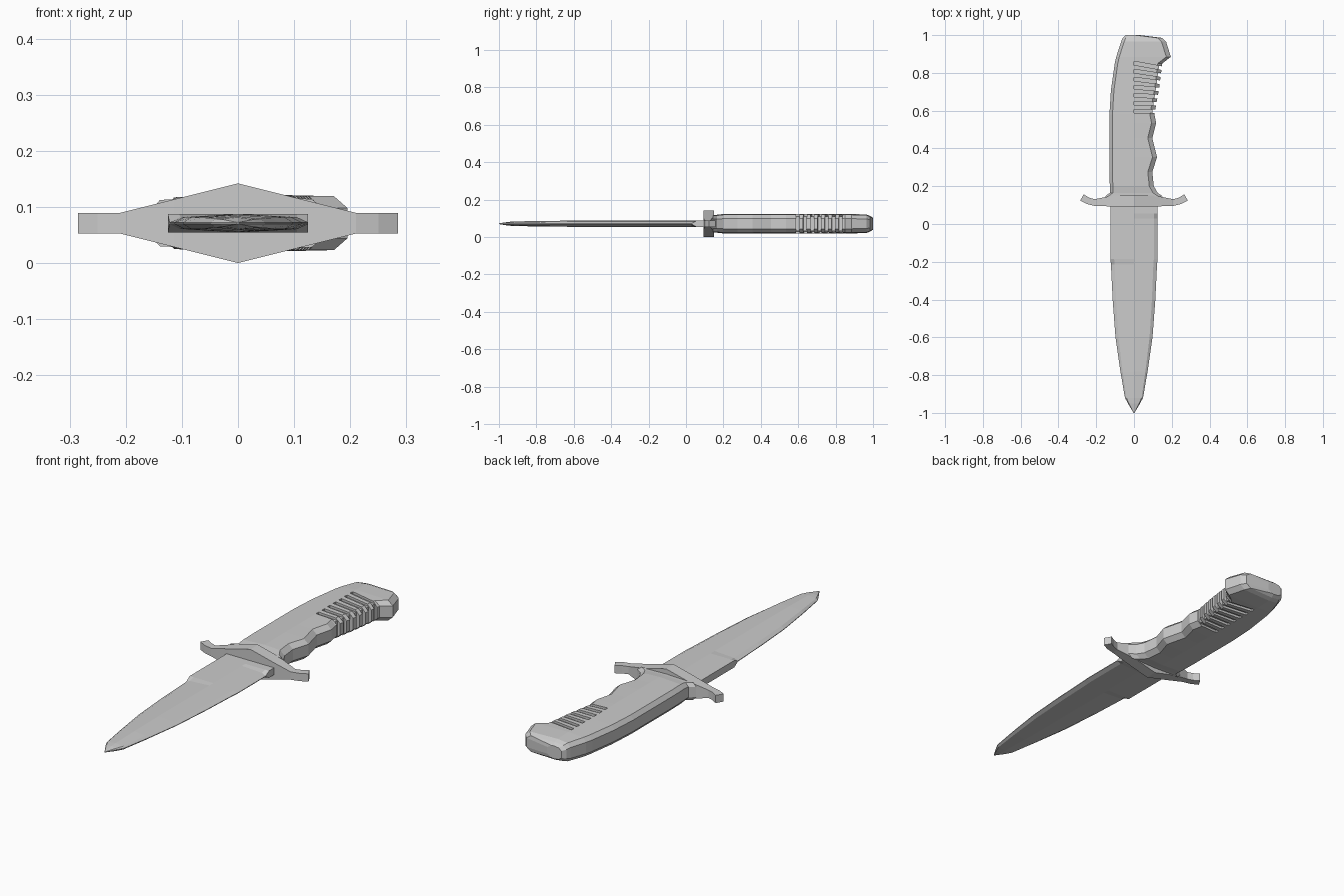
import bpy, bmesh
from mathutils import Matrix, Vector

if "Cube" in bpy.data.objects:
    bpy.data.objects.remove(bpy.data.objects["Cube"], do_unlink=True)

MID = 0.071  # height of the flat mid plane

grey = bpy.data.materials.new("plain_grey")
grey.use_nodes = True
grey.diffuse_color = (0.6, 0.6, 0.6, 1)
grey.node_tree.nodes["Principled BSDF"].inputs["Base Color"].default_value = (0.6, 0.6, 0.6, 1)


def loft(name, sections):
    """Skin closed cross-sections of equal point count and cap both ends."""
    bm = bmesh.new()
    rings = [[bm.verts.new(p) for p in s] for s in sections]
    n = len(rings[0])
    for a, b in zip(rings, rings[1:]):
        for i in range(n):
            j = (i + 1) % n
            bm.faces.new((a[i], a[j], b[j], b[i]))
    bm.faces.new(rings[0])
    bm.faces.new(rings[-1])
    bmesh.ops.recalc_face_normals(bm, faces=bm.faces)
    mesh = bpy.data.meshes.new(name)
    bm.to_mesh(mesh)
    bm.free()
    mesh.materials.append(grey)
    obj = bpy.data.objects.new(name, mesh)
    obj.location.z = MID
    bpy.context.collection.objects.link(obj)
    return obj


def mirrored(y, upper):
    """Section from its upper half (x, half height), left to right."""
    lower = [(x, -h) for x, h in reversed(upper)]
    return [Vector((x, y, h)) for x, h in upper + lower]


# Blade: y, half width, ridge height, left edge height, right edge height
T, E = 0.0165, 0.0015
blade_rows = [
    (0.11, 0.125, T, T, T), (0.055, 0.125, T, T, T), (0.03, 0.125, T, T, E),
    (-0.185, 0.125, T, T, E), (-0.215, 0.122, T, E, E), (-0.40, 0.113, T, E, E),
    (-0.60, 0.098, T, E, E), (-0.78, 0.072, 0.015, E, E), (-0.92, 0.048, 0.012, E, E),
    (-0.95, 0.032, 0.010, E, E), (-1.0, 0.002, 0.002, E, E)]
blade = []
for y, w, ridge, left, right in blade_rows:
    shoulder = ridge * 0.65
    blade.append(mirrored(y, [(-w, left), (-w * 0.84, max(left, shoulder)), (0, ridge),
                              (w * 0.84, max(right, shoulder)), (w, right)]))
loft("blade", blade)

# Handle: y, left edge, right edge, thickness factor
handle_rows = [
    (0.145, -0.155, 0.155, 0.90), (0.165, -0.128, 0.125, 0.92), (0.20, -0.128, 0.105, 1),
    (0.275, -0.13, 0.097, 1), (0.355, -0.13, 0.122, 1), (0.455, -0.13, 0.097, 1),
    (0.535, -0.13, 0.117, 1), (0.58, -0.13, 0.108, 1), (0.71, -0.122, 0.132, 1),
    (0.85, -0.102, 0.150, 1), (0.885, -0.094, 0.195, 1), (0.965, -0.068, 0.170, 0.95),
    (0.985, -0.06, 0.15, 0.8), (1.0, -0.045, 0.03, 0.6)]
handle = []
for y, left, right, k in handle_rows:
    handle.append(mirrored(y, [(left, 0.027 * k), (left + 0.016, 0.046 * k), (0, 0.052 * k),
                               (right - 0.024, 0.048 * k), (right, 0.027 * k)]))
grip = loft("handle", handle)

# Grip grooves wrap around the right half of the handle and fan out
for i in range(7):
    y = 0.597 + 0.0425 * i
    wall = 0.098 + 0.006 * i
    c_shape = [(0, 0.1), (0.3, 0.1), (0.3, -0.1), (0, -0.1),
               (0, -0.041), (wall, -0.038), (wall, 0.038), (0, 0.041)]
    cutter = loft("groove_cutter", [[Vector((x, s, z)) for x, z in c_shape]
                                    for s in (-0.0095, 0.0095)])
    cutter.matrix_world = Matrix.Translation((0, y, MID)) @ Matrix.Rotation(-0.03 * i, 4, "Z")
    cutter.hide_render = True
    cut = grip.modifiers.new("groove", "BOOLEAN")
    cut.operation = "DIFFERENCE"
    cut.solver = "EXACT"
    cut.object = cutter
    bpy.context.view_layer.objects.active = grip
    bpy.ops.object.modifier_apply(modifier=cut.name)
    bpy.data.objects.remove(cutter, do_unlink=True)

# Cross guard: front and back points of each station, mirrored to both sides
half = [((0, 0.093), (0, 0.15)), ((0.115, 0.093), (0.115, 0.15)),
        ((0.21, 0.096), (0.21, 0.131)), ((0.25, 0.106), (0.238, 0.14)),
        ((0.285, 0.124), (0.266, 0.157))]
stations = [[(-x, y) for x, y in s] for s in reversed(half[1:])] + half
guard = []
for (fx, fy), (bx, by) in stations:
    hf, hb = (max(0.0185, 0.071 - 0.25 * abs(x)) for x in (fx, bx))
    guard.append([Vector(p) for p in ((fx, fy, hf), (bx, by, hb), (bx, by, -hb), (fx, fy, -hf))])
loft("cross_guard", guard)
